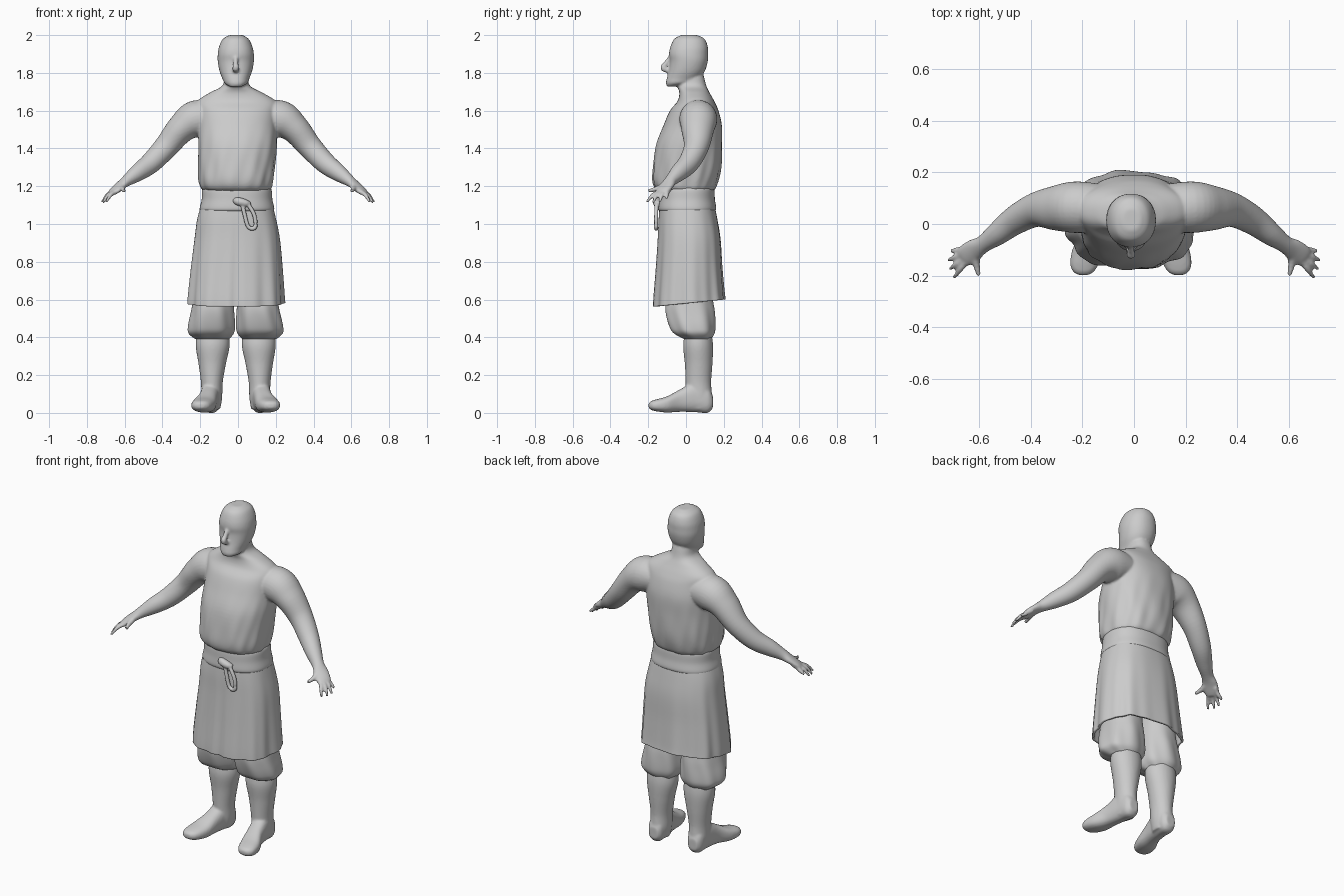
import bpy, bmesh
from math import sin, cos, pi, tau, exp
from mathutils import Vector


def spline(keys, n=5):
    """Catmull-Rom resampling of equal-length tuples."""
    out = []
    for i in range(len(keys) - 1):
        p0, p1 = keys[max(i - 1, 0)], keys[i]
        p2, p3 = keys[i + 1], keys[min(i + 2, len(keys) - 1)]
        for s in range(n):
            t = s / n
            out.append([0.5 * (2 * b + (c - a) * t + (2 * a - 5 * b + 4 * c - d) * t * t
                               + (3 * b - a - 3 * c + d) * t ** 3)
                        for a, b, c, d in zip(p0, p1, p2, p3)])
    return out + [list(keys[-1])]


def loft(bm, rings, sides=48, cap=True, power=1.0, fold=None):
    """Skin (centre, u, v) rings; power < 1 squares the section off."""
    loops = []
    for c, u, v in rings:
        loop = []
        for k in range(sides):
            a = tau * k / sides
            f = 1 + (fold(a, c.z) if fold else 0)
            x, y = cos(a), sin(a)
            x = abs(x) ** power * (1 if x > 0 else -1)
            y = abs(y) ** power * (1 if y > 0 else -1)
            loop.append(bm.verts.new(c + (u * x + v * y) * f))
        loops.append(loop)
    for a, b in zip(loops, loops[1:]):
        for k in range(sides):
            j = (k + 1) % sides
            bm.faces.new((a[k], a[j], b[j], b[k]))
    if cap:
        bm.faces.new(loops[0][::-1])
        bm.faces.new(loops[-1])


def bands(bm, keys, mirror=None, **kw):
    """Horizontal sections given as x0, x1, y0, y1, z."""
    rings = []
    for x0, x1, y0, y1, z in spline(keys):
        cx = (x0 + x1) / 2
        if mirror is not None:
            cx = mirror - cx
        rings.append((Vector((cx, (y0 + y1) / 2, z)),
                      Vector(((x1 - x0) / 2, 0, 0)), Vector((0, (y1 - y0) / 2, 0))))
    loft(bm, rings, **kw)


def tube(bm, keys, side=1, sides=16):
    """Path of x, y, z, side radius, up radius."""
    pts = [(side * p[0], *p[1:]) for p in spline(keys, 6)]
    pos = [Vector(p[:3]) for p in pts]
    rings = []
    for i, p in enumerate(pts):
        t = (pos[min(i + 1, len(pos) - 1)] - pos[max(i - 1, 0)]).normalized()
        s = t.cross(Vector((0, 0, 1))).normalized()
        rings.append((pos[i], s * p[3], s.cross(t) * p[4]))
    loft(bm, rings, sides)


def finish(bm, name, voxel=0, smooth=4, thickness=0):
    bmesh.ops.recalc_face_normals(bm, faces=bm.faces)
    for f in bm.faces:
        f.smooth = True
    me = bpy.data.meshes.new(name)
    bm.to_mesh(me)
    bm.free()
    ob = bpy.data.objects.new(name, me)
    bpy.context.collection.objects.link(ob)
    if voxel:
        m = ob.modifiers.new("blend", 'REMESH')
        m.mode, m.voxel_size, m.use_smooth_shade = 'VOXEL', voxel, True
        m = ob.modifiers.new("soften", 'SMOOTH')
        m.factor, m.iterations = 0.5, smooth
    if thickness:
        m = ob.modifiers.new("cloth", 'SOLIDIFY')
        m.thickness, m.offset = thickness, -1
    return ob


# Upper body: bloused shirt with drape folds, blended with neck, head and arms
bm = bmesh.new()


def drape(a, z):
    w = max(0, min(1, (1.55 - z) / 0.3))
    return w * (0.012 * sin(9 * a + 14 * z) + 0.010 * sin(16 * a - 18 * z))


bands(bm, [(-.13, .12, -.09, .11, 1.165), (-.185, .17, -.15, .15, 1.18),
           (-.205, .185, -.175, .17, 1.22), (-.21, .195, -.175, .185, 1.30),
           (-.21, .205, -.158, .19, 1.42), (-.21, .205, -.12, .19, 1.52),
           (-.21, .205, -.085, .172, 1.60), (-.215, .20, -.045, .15, 1.65),
           (-.15, .13, -.035, .125, 1.695), (-.085, .065, -.045, .108, 1.73),
           (-.07, .05, -.04, .095, 1.78), (-.06, .04, -.03, .08, 1.83)],
      sides=96, power=.88, fold=drape)
bands(bm, [(-.045, .02, -.10, -.05, 1.728), (-.07, .05, -.106, .03, 1.745),
           (-.083, .06, -.102, .07, 1.77), (-.098, .075, -.092, .10, 1.81),
           (-.107, .084, -.086, .115, 1.86), (-.107, .084, -.090, .117, 1.90),
           (-.10, .076, -.082, .115, 1.94), (-.08, .056, -.062, .098, 1.98),
           (-.045, .025, -.025, .06, 2.0)], power=.92)
tube(bm, [(-.012, -.075, 1.895, .010, .010), (-.012, -.105, 1.85, .014, .014),
          (-.012, -.120, 1.825, .018, .016), (-.012, -.08, 1.808, .016, .012)])
for s in (1, -1):
    tube(bm, [(.10, .06, 1.56, .09, .08), (.22, .065, 1.555, .10, .10),
              (.30, .062, 1.505, .088, .078), (.38, .055, 1.41, .067, .064),
              (.46, .015, 1.325, .056, .056), (.53, -.038, 1.272, .045, .046),
              (.585, -.078, 1.232, .034, .031), (.62, -.10, 1.205, .042, .022),
              (.655, -.125, 1.175, .042, .017), (.67, -.135, 1.16, .032, .012)], s, 32)
    for bx, by, tx, ty, tz in [(.668, -.098, .712, -.105, 1.135), (.670, -.118, .72, -.140, 1.115),
                               (.665, -.138, .715, -.175, 1.112), (.655, -.152, .698, -.208, 1.115)]:
        tube(bm, [(bx - .02, by + .012, 1.183, .011, .012), (bx, by, 1.168, .012, .012),
                  ((bx + tx) / 2, (by + ty) / 2, 1.15, .011, .011),
                  (tx, ty, tz, .007, .007)], s, 10)
    tube(bm, [(.60, -.095, 1.215, .016, .016), (.612, -.145, 1.19, .015, .015),
              (.602, -.20, 1.175, .009, .009)], s, 10)
finish(bm, "upper_body", voxel=.0065)

# Skirt: pleats deepen toward the hem, groove where the front overlaps
bm = bmesh.new()


def pleats(a, z):
    w = max(0, min(1, (1.08 - z) / 0.5))
    groove = exp(-((a - 1.5 * pi) / .06) ** 2)
    return w * (.022 * sin(8 * a + .6) + .013 * sin(15 * a + 1) - .07 * groove)


bands(bm, [(-.165, .15, -.12, .13, 1.19), (-.185, .175, -.135, .145, 1.13),
           (-.215, .20, -.145, .165, 1.03), (-.23, .22, -.15, .182, .92),
           (-.248, .232, -.16, .19, .77), (-.262, .24, -.172, .20, .63),
           (-.265, .243, -.175, .205, .58)],
      sides=144, cap=False, power=.82, fold=pleats)
for v in bm.verts:
    if v.co.z < .8:
        v.co.z += .1 * v.co.y * (.8 - v.co.z) / .22
finish(bm, "skirt", thickness=.012)

# Sash round the waist
bm = bmesh.new()
bands(bm, [(-.18, .165, -.13, .14, 1.20), (-.19, .178, -.142, .15, 1.18),
           (-.192, .182, -.145, .153, 1.13), (-.203, .192, -.148, .16, 1.08),
           (-.19, .18, -.135, .145, 1.065)], sides=96, power=.85)
finish(bm, "sash")

# Sash knot with hanging loop
bm = bmesh.new()
tube(bm, [(-.02, -.135, 1.125, .012, .012), (.0, -.15, 1.12, .022, .022),
          (.04, -.152, 1.11, .022, .02), (.065, -.145, 1.105, .012, .012)])
tube(bm, [(.02, -.155, 1.115, .011, .011), (.035, -.158, 1.05, .011, .011),
          (.052, -.158, .99, .011, .011), (.075, -.158, .975, .011, .011),
          (.093, -.158, .99, .011, .011), (.085, -.158, 1.05, .011, .011),
          (.05, -.155, 1.11, .011, .011)])
finish(bm, "sash_knot", voxel=.005, smooth=2)

# Baggy breeches gathered below the knee
bm = bmesh.new()


def gather(a, z):
    return .03 * sin(7 * a + 8 * z) * max(0, min(1, (.66 - z) / .15))


for m in (None, -.024):
    bands(bm, [(.01, .20, -.08, .13, .80), (.0, .21, -.10, .14, .62),
               (-.005, .222, -.108, .15, .54), (-.008, .238, -.09, .153, .46),
               (.0, .235, -.065, .148, .42), (.025, .20, -.01, .13, .39)],
          mirror=m, sides=72, power=.92, fold=gather)
finish(bm, "breeches")

# Boots: shaft and turned-out foot
bm = bmesh.new()
for m, s in ((None, 1), (-.024, -1)):
    bands(bm, [(.03, .19, .0, .13, .45), (.02, .20, -.015, .143, .36),
               (.04, .185, -.006, .14, .26), (.057, .172, -.002, .133, .16),
               (.06, .17, .0, .138, .08), (.07, .16, .01, .125, .02)], mirror=m)
    foot = []
    for x, y, hw, z0, z1 in spline([(.118, .142, .028, .025, .09), (.118, .115, .046, .0, .14),
                                    (.122, .05, .05, .004, .165), (.135, -.03, .05, .006, .125),
                                    (.155, -.10, .06, .002, .088), (.168, -.155, .055, .008, .072),
                                    (.172, -.185, .04, .016, .062), (.173, -.198, .018, .028, .05)]):
        cx = x if m is None else m - x
        foot.append((Vector((cx, y, (z0 + z1) / 2)), Vector((hw, 0, 0)),
                     Vector((0, 0, (z1 - z0) / 2))))
    loft(bm, foot, power=.8)
finish(bm, "boots", voxel=.007)
